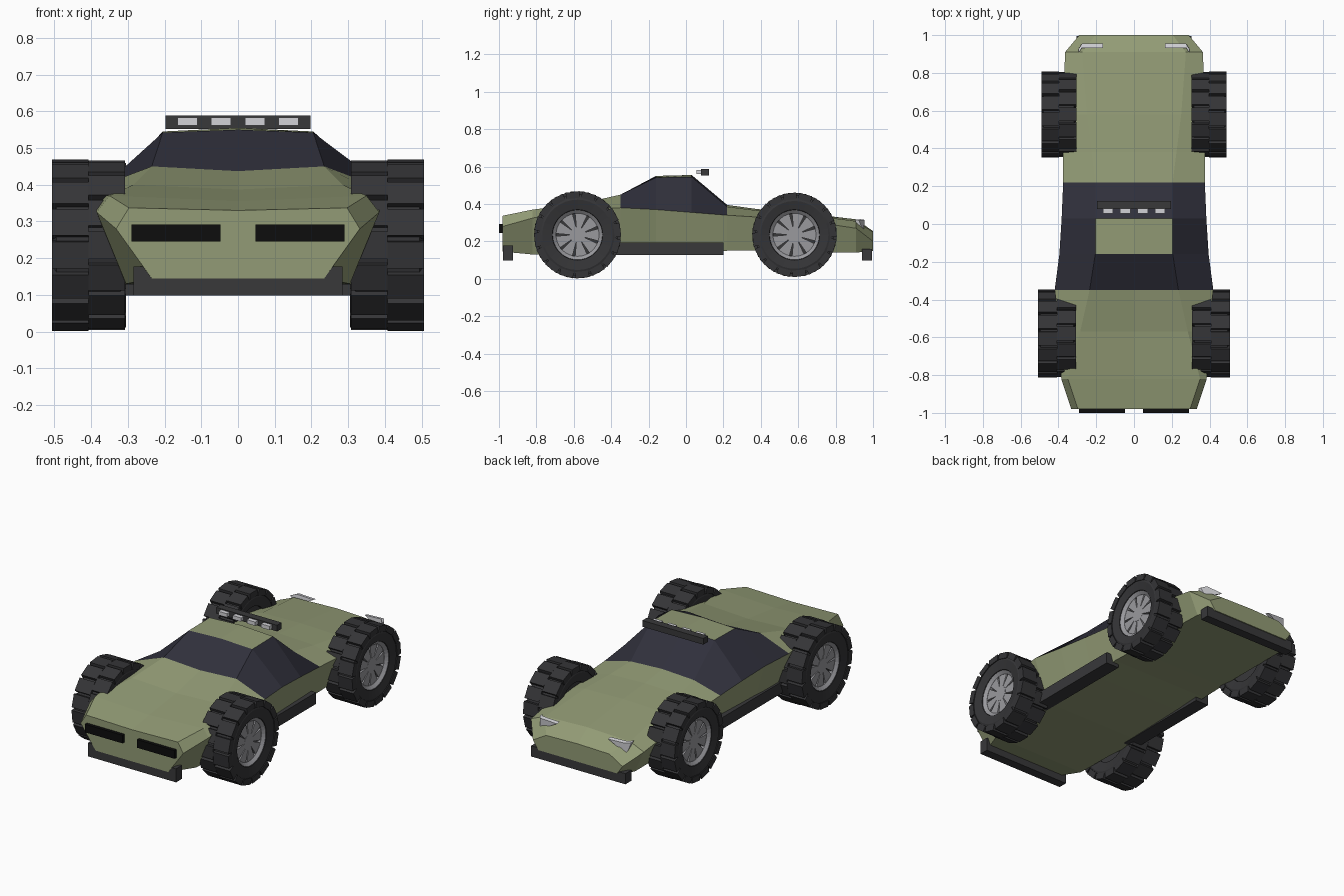
import bpy, bmesh, math
from mathutils import Matrix, Vector

if "Cube" in bpy.data.objects:
    bpy.data.objects.remove(bpy.data.objects["Cube"])


def material(name, rgb):
    m = bpy.data.materials.new(name)
    m.diffuse_color = (*rgb, 1)
    m.use_nodes = True
    m.node_tree.nodes["Principled BSDF"].inputs["Base Color"].default_value = m.diffuse_color
    return m


GREEN = material("green_paint", (0.29, 0.33, 0.18))
GLASS = material("dark_glass", (0.03, 0.03, 0.045))
RUBBER = material("rubber", (0.035, 0.035, 0.038))
TRIM = material("dark_trim", (0.04, 0.04, 0.042))
BLACK = material("black", (0.004, 0.004, 0.004))
METAL = material("rim_metal", (0.32, 0.32, 0.34))
LAMP = material("lamp", (0.65, 0.65, 0.68))


def finish(name, bm, *mats):
    bmesh.ops.recalc_face_normals(bm, faces=bm.faces)
    me = bpy.data.meshes.new(name)
    bm.to_mesh(me)
    bm.free()
    for m in mats:
        me.materials.append(m)
    ob = bpy.data.objects.new(name, me)
    bpy.context.collection.objects.link(ob)
    return ob


def add_box(bm, lo, hi, rot=Matrix()):
    lo, hi = Vector(lo), Vector(hi)
    mat = rot @ Matrix.Translation((lo + hi) / 2) @ Matrix.Diagonal((*(hi - lo), 1))
    bmesh.ops.create_cube(bm, size=1, matrix=mat)


def box(name, lo, hi, mat):
    bm = bmesh.new()
    add_box(bm, lo, hi)
    return finish(name, bm, mat)


def prism(bm, pts, offset):
    a = [bm.verts.new(p) for p in pts]
    b = [bm.verts.new(Vector(p) + Vector(offset)) for p in pts]
    bm.faces.new(a)
    bm.faces.new(b[::-1])
    for i in range(len(a)):
        j = (i + 1) % len(a)
        bm.faces.new((a[i], b[i], b[j], a[j]))


# Body shell: y, bottom (x, z), belt (x, z), shoulder (x, z), centre z
stations = [
    (-0.98, .235, .145, .332, .28, .297, .337, .33),
    (-0.82, .305, .13, .385, .325, .35, .37, .355),
    (-0.57, .31, .13, .39, .37, .285, .40, .387),
    (-0.35, .33, .13, .42, .38, .235, .45, .437),
    (-0.16, .33, .135, .395, .37, .205, .542, .55),
    (0.03, .325, .14, .383, .355, .205, .545, .555),
    (0.22, .32, .15, .375, .34, .205, .385, .395),
    (0.38, .315, .15, .375, .33, .225, .365, .373),
    (0.58, .31, .145, .375, .32, .25, .35, .357),
    (0.91, .305, .14, .365, .27, .275, .308, .318),
    (1.0, .255, .15, .29, .20, .205, .25, .255),
]
bm = bmesh.new()
rings = []
for y, xb, zb, xw, zw, xs, zs, zc in stations:
    half = [(xb, zb), (xw, zw), (xs, zs)]
    ring = half + [(0, zc)] + [(-x, z) for x, z in half[::-1]]
    rings.append([bm.verts.new((x, y, z)) for x, z in ring])
for i, (a, b) in enumerate(zip(rings, rings[1:])):
    for k in range(7):
        n = (k + 1) % 7
        f = bm.faces.new((a[k], a[n], b[n], b[k]))
        roof = i == 4 and k in (2, 3)
        f.material_index = int(3 <= i <= 5 and 1 <= k <= 4 and not roof)
bm.faces.new(rings[0])
bm.faces.new(rings[-1][::-1])
finish("body_shell", bm, GREEN, GLASS)


# Bumpers, sills and grille slots
box("front_bumper", (-.285, -.979, .098), (.285, -.925, .177), TRIM)
box("rear_bumper", (-.305, .94, .098), (.305, .995, .16), TRIM)
for s, side in ((-1, "left"), (1, "right")):
    xs = sorted((s * .28, s * .365))
    box(side + "_sill", (xs[0], -.42, .128), (xs[1], .2, .195), TRIM)
    xs = sorted((s * .047, s * .29))
    box(side + "_grille_slot", (xs[0], -1, .245), (xs[1], -.96, .292), BLACK)
    # Slanted end lamp
    bm = bmesh.new()
    prism(bm, [(s * .165, .955, .31), (s * .275, .955, .315),
               (s * .295, .925, .312), (s * .28, .95, .25)], (0, -.022, .004))
    finish(side + "_end_lamp", bm, LAMP)

# Roof light bar on two short posts
bm = bmesh.new()
add_box(bm, (-.197, .08, .552), (.197, .122, .588))
finish("light_bar", bm, TRIM)
for i in range(4):
    x = -.138 + i * .092
    bm = bmesh.new()
    add_box(bm, (x - .027, .055, .561), (x + .027, .082, .583))
    finish("roof_lamp_%d" % (i + 1), bm, LAMP)


def wheel(name, s, y, xin, xout, r):
    place = Matrix.Translation((0, y, .235)) @ Matrix.Diagonal((s, 1, 1, 1))
    seg = 36

    def lathe(bm, profile, closed):
        loops = []
        for k in range(seg):
            t = 2 * math.pi * k / seg
            loops.append([bm.verts.new((x, q * math.cos(t), q * math.sin(t))) for x, q in profile])
        m = len(profile)
        for k in range(seg):
            a, b = loops[k], loops[(k + 1) % seg]
            for j in range(m if closed else m - 1):
                n = (j + 1) % m
                bm.faces.new((a[j], a[n], b[n], b[j]))

    # Tyre carcass
    bm = bmesh.new()
    c = r - .017
    lathe(bm, [(xin + .012, .13), (xin + .002, c - .03), (xin + .012, c), (xout - .012, c),
               (xout - .002, c - .03), (xout - .012, .135), (xout - .05, .128), (xin + .05, .128)], True)
    # Two staggered rows of tread blocks
    mid = (xin + xout) / 2
    count = 16
    w = r * math.pi / count * .8
    for k in range(count):
        for row, (x0, x1) in enumerate(((xin, mid), (mid, xout))):
            rot = Matrix.Rotation(2 * math.pi * (k + row * .3) / count, 4, 'X')
            add_box(bm, (x0, -w, c - .022), (x1, w, r - .004), rot)
    bm.transform(place)
    finish(name + "_tyre", bm, RUBBER)

    # Dark wheel back plate
    bm = bmesh.new()
    bmesh.ops.create_cone(bm, cap_ends=True, segments=seg, radius1=.13, radius2=.13,
                          depth=xout - xin - .075,
                          matrix=Matrix.Translation((mid - .012, 0, 0)) @ Matrix.Rotation(math.pi / 2, 4, 'Y'))
    bm.transform(place)
    finish(name + "_back_plate", bm, TRIM)

    # Rim: outer ring, hub and wide tapered blades with slits between
    bm = bmesh.new()
    xf = xout - .03
    lathe(bm, [(xf - .02, .133), (xout - .015, .133), (xf, .115), (xf - .02, .115)], True)
    bmesh.ops.create_cone(bm, cap_ends=True, segments=20, radius1=.042, radius2=.042, depth=.02,
                          matrix=Matrix.Translation((xf - .01, 0, 0)) @ Matrix.Rotation(math.pi / 2, 4, 'Y'))
    blades = 9
    for k in range(blades):
        t = 2 * math.pi * k / blades
        pts = []
        for q, d in ((.035, -.345), (.12, -.285), (.12, 0), (.12, .285), (.035, .345)):
            pts.append((xf - .02, q * math.cos(t + d), q * math.sin(t + d)))
        prism(bm, pts, (.019, 0, 0))
    bm.transform(place)
    finish(name + "_rim", bm, METAL)


for s, side in ((-1, "left"), (1, "right")):
    wheel("front_%s_wheel" % side, s, -.58, .308, .507, .235)
    wheel("rear_%s_wheel" % side, s, .58, .305, .49, .228)
